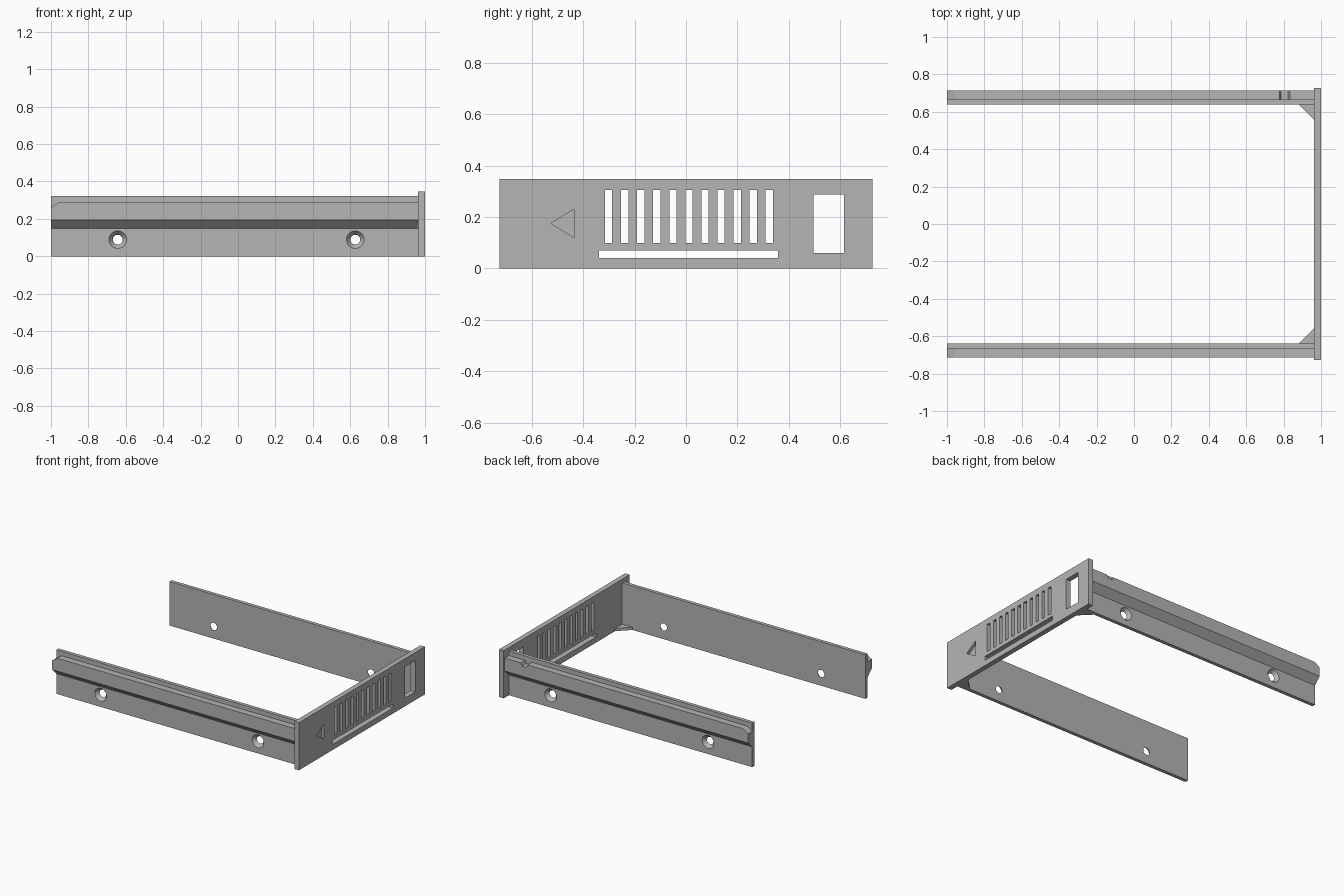
import bpy, bmesh, math
from mathutils import Matrix, Vector

cube = bpy.data.objects.get("Cube")
if cube:
    bpy.data.objects.remove(cube, do_unlink=True)

GREY = (0.46, 0.46, 0.46, 1)
mat = bpy.data.materials.new("plain grey")
mat.use_nodes = True
mat.diffuse_color = GREY
mat.node_tree.nodes["Principled BSDF"].inputs["Base Color"].default_value = GREY


def prism(bm, points, axis, a, b):
    """Extrude a 2D outline along an axis; outline uses the other two axes in order."""
    def place(p, t):
        co = list(p)
        co.insert(axis, t)
        return bm.verts.new(co)
    lo = [place(p, a) for p in points]
    hi = [place(p, b) for p in points]
    bm.faces.new(lo)
    bm.faces.new(hi)
    for i in range(len(lo)):
        j = (i + 1) % len(lo)
        bm.faces.new((lo[i], lo[j], hi[j], hi[i]))


def rect(u0, u1, v0, v1):
    return [(u0, v0), (u1, v0), (u1, v1), (u0, v1)]


def finish(name, bm):
    bmesh.ops.recalc_face_normals(bm, faces=bm.faces)
    mesh = bpy.data.meshes.new(name)
    bm.to_mesh(mesh)
    bm.free()
    mesh.materials.append(mat)
    obj = bpy.data.objects.new(name, mesh)
    bpy.context.collection.objects.link(obj)
    return obj


def solid(name, points, axis, a, b):
    bm = bmesh.new()
    prism(bm, points, axis, a, b)
    return finish(name, bm)


def cut(obj, cutter):
    """Subtract the cutter, bake the result and drop the cutter."""
    cutter.hide_render = True
    mod = obj.modifiers.new("cut", 'BOOLEAN')
    mod.operation = 'DIFFERENCE'
    mod.solver = 'EXACT'
    mod.object = cutter
    bpy.context.view_layer.update()
    deps = bpy.context.evaluated_depsgraph_get()
    mesh = bpy.data.meshes.new_from_object(obj.evaluated_get(deps))
    obj.modifiers.clear()
    obj.data = mesh
    bpy.data.objects.remove(cutter, do_unlink=True)


PLATE_IN, PLATE_W, PLATE_H = 0.963, 0.726, 0.347
INNER, OUTER, RAIL = 0.639, 0.665, 0.714
WALL_H, RAIL_TOP = 0.321, 0.289

# Faceplate with vents, long slot, window and recessed arrow
plate = solid("faceplate", rect(-PLATE_W, PLATE_W, 0, PLATE_H), 0, PLATE_IN, 1)
bm = bmesh.new()
for i in range(11):
    y = -0.301 + i * 0.0625
    prism(bm, rect(y - 0.014, y + 0.014, 0.098, 0.304), 0, 0.9, 1.1)
prism(bm, rect(-0.338, 0.357, 0.04, 0.07), 0, 0.9, 1.1)
prism(bm, rect(0.495, 0.615, 0.06, 0.288), 0, 0.9, 1.1)
prism(bm, [(-0.526, 0.175), (-0.436, 0.12), (-0.436, 0.23)], 0, 0.98, 1.1)
cut(plate, finish("faceplate_cutter", bm))

for side, s in (("front", -1), ("back", 1)):
    # Side wall with two countersunk screw holes
    wall = solid(side + "_wall", rect(-1, PLATE_IN, 0, WALL_H), 1, s * INNER, s * OUTER)
    bm = bmesh.new()
    for x in (-0.643, 0.627):
        turn = Matrix.Rotation(-s * math.pi / 2, 4, 'X')
        spot = Matrix.Translation(Vector((x, s * (INNER + OUTER) / 2, 0.089)))
        bmesh.ops.create_cone(bm, cap_ends=True, segments=32, radius1=0.022,
                              radius2=0.051, depth=OUTER - INNER + 0.01,
                              matrix=spot @ turn)
    cut(wall, finish("hole_cutter", bm))

    # Guide rail with sloped underside and bevelled leading end
    rail = solid(side + "_guide_rail",
                 [(s * OUTER, 0.148), (s * RAIL, 0.195),
                  (s * RAIL, RAIL_TOP), (s * OUTER, RAIL_TOP)], 0, -1, PLATE_IN)
    bm = bmesh.new()
    prism(bm, [(-1.05, 0.227), (-0.93, 0.309), (-1.05, 0.309)], 1, s * 0.6, s * 0.8)
    if s > 0:
        # Latch notch near the faceplate
        prism(bm, [(0.77, 0.309), (0.787, 0.267), (0.824, 0.267), (0.841, 0.309)],
              1, 0.6, 0.8)
    cut(rail, finish("rail_cutter", bm))

    # Corner gusset
    solid(side + "_corner_gusset",
          [(0.88, s * INNER), (PLATE_IN, s * INNER), (PLATE_IN, s * 0.556)], 2, 0, 0.02)

    # Smooth the screw holes while keeping edges crisp
    bpy.ops.object.select_all(action='DESELECT')
    wall.select_set(True)
    bpy.context.view_layer.objects.active = wall
    bpy.ops.object.shade_smooth_by_angle(angle=math.radians(30))
